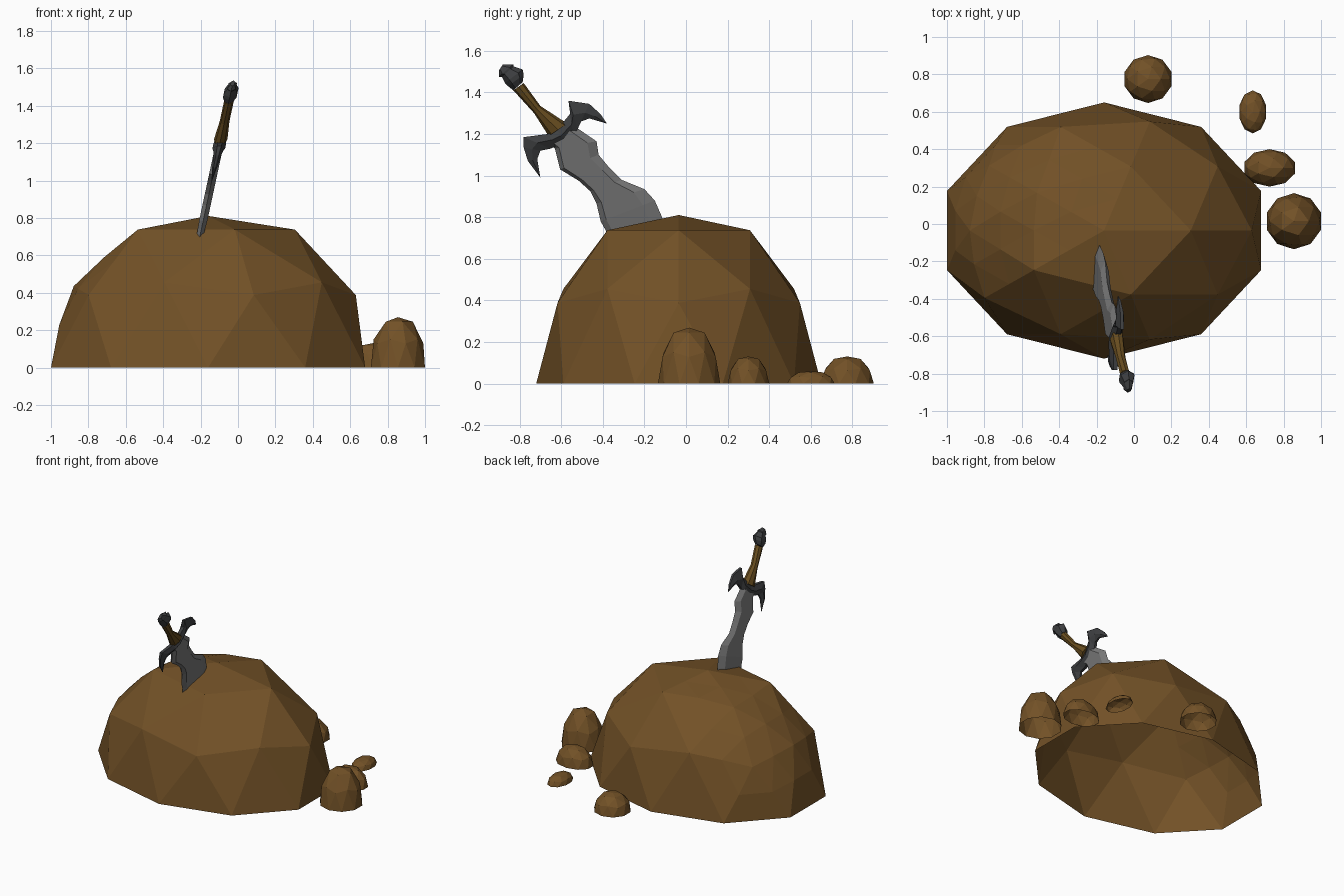
import bpy, bmesh, math
from mathutils import Vector

cube = bpy.data.objects.get("Cube")
if cube:
    bpy.data.objects.remove(cube)


def material(name, rgb):
    m = bpy.data.materials.new(name)
    m.use_nodes = True
    m.diffuse_color = (*rgb, 1)
    m.node_tree.nodes["Principled BSDF"].inputs["Base Color"].default_value = (*rgb, 1)
    return m


ROCK = material("rock brown", (0.17, 0.083, 0.02))
STEEL = material("blade steel", (0.19, 0.19, 0.19))
IRON = material("dark iron", (0.05, 0.052, 0.055))
GRIP = material("grip brown", (0.14, 0.075, 0.014))


def finish(bm, name, mat):
    mesh = bpy.data.meshes.new(name)
    bm.to_mesh(mesh)
    bm.free()
    mesh.materials.append(mat)
    ob = bpy.data.objects.new(name, mesh)
    bpy.context.collection.objects.link(ob)


# Rocks: open-bottomed half icospheres with a slightly flattened top
def rock(name, centre, radii, worn=None):
    bm = bmesh.new()
    bmesh.ops.create_icosphere(bm, subdivisions=2, radius=1)
    low = [v for v in bm.verts if v.co.z < -0.01]
    bmesh.ops.delete(bm, geom=low, context='VERTS')
    for v in bm.verts:
        if v.co.z > 0.99:
            v.co.z = 0.935
    if worn:
        # Finer, worn facets on one side of the dome
        d = Vector(worn).normalized()
        faces = [f for f in bm.faces if f.calc_center_median().normalized().dot(d) > 0.64]
        edges = list({e for f in faces for e in f.edges})
        bmesh.ops.subdivide_edges(bm, edges=edges, cuts=1, use_grid_fill=True)
        bmesh.ops.triangulate(bm, faces=[f for f in bm.faces if len(f.verts) > 3])
        middle = [v for v in bm.verts if v.co.normalized().dot(d) > 0.88]
        bmesh.ops.smooth_vert(bm, verts=middle, factor=0.5,
                              use_axis_x=True, use_axis_y=True, use_axis_z=True)
    for v in bm.verts:
        v.co = Vector((centre[0] + v.co.x * radii[0],
                       centre[1] + v.co.y * radii[1], max(0, v.co.z * radii[2])))
    finish(bm, name, ROCK)


rock("boulder", (-0.16, -0.035), (0.883, 0.685, 0.867), worn=(-0.6, 0.2, 0.75))
rock("tall_stone", (0.855, 0.015), (0.152, 0.15, 0.288))
rock("side_stone", (0.725, 0.30), (0.142, 0.10, 0.14))
rock("flat_stone", (0.635, 0.60), (0.075, 0.115, 0.064))
rock("back_stone", (0.075, 0.775), (0.131, 0.128, 0.14))


# Sword parts: sections lofted between two edge lines in the side plane,
# leaning sideways as they rise. Station: edge a, edge b, half thickness
def lean(x, y, z):
    return Vector((x - 0.2 + 0.215 * (z - 0.72), y, z))


def loft(name, stations, section, mat):
    bm = bmesh.new()
    rings = []
    for a, b, t in stations:
        a, b = Vector(a), Vector(b)
        ring = []
        for s, x in section:
            p = a.lerp(b, s)
            ring.append(bm.verts.new(lean(x * t, p.x, p.y)))
        rings.append(ring)
    n = len(section)
    for r, q in zip(rings, rings[1:]):
        for i in range(n):
            j = (i + 1) % n
            bm.faces.new((r[i], r[j], q[j], q[i]))
    bm.faces.new(rings[0])
    bm.faces.new(rings[-1])
    bmesh.ops.remove_doubles(bm, verts=bm.verts, dist=0.0005)
    bmesh.ops.recalc_face_normals(bm, faces=bm.faces)
    finish(bm, name, mat)


def round_section(n):
    return [(0.5 - 0.5 * math.cos(2 * math.pi * i / n), math.sin(2 * math.pi * i / n))
            for i in range(n)]


# Wavy blade with a bevelled edge on both sides
blade = [((-0.65, 1.15), (-0.54, 1.24), 0.022),
         ((-0.63, 1.13), (-0.43, 1.165), 0.022),
         ((-0.605, 1.03), (-0.42, 1.10), 0.022),
         ((-0.515, 0.975), (-0.37, 1.04), 0.022),
         ((-0.46, 0.925), (-0.31, 0.98), 0.022),
         ((-0.43, 0.865), (-0.20, 0.935), 0.022),
         ((-0.41, 0.78), (-0.15, 0.88), 0.022),
         ((-0.385, 0.735), (-0.115, 0.80), 0.02),
         ((-0.36, 0.66), (-0.09, 0.70), 0.015)]
loft("blade", blade, [(0, 0), (0.1, 1), (0.78, 1), (1, 0), (0.78, -1), (0.1, -1)], STEEL)

# Guard with two curved horns tapering to points
guard = [((-0.38, 1.25), (-0.38, 1.25), 0),
         ((-0.41, 1.295), (-0.465, 1.275), 0.014),
         ((-0.465, 1.345), (-0.505, 1.26), 0.02),
         ((-0.565, 1.36), (-0.52, 1.225), 0.024),
         ((-0.555, 1.30), (-0.545, 1.19), 0.028),
         ((-0.62, 1.22), (-0.58, 1.165), 0.034),
         ((-0.665, 1.20), (-0.62, 1.145), 0.034),
         ((-0.78, 1.185), (-0.65, 1.13), 0.026),
         ((-0.78, 1.135), (-0.70, 1.12), 0.02),
         ((-0.76, 1.07), (-0.715, 1.08), 0.014),
         ((-0.70, 0.99), (-0.70, 0.99), 0)]
loft("guard", guard, [(0, 0.4), (0.5, 1), (1, 0.4), (1, -0.4), (0.5, -1), (0, -0.4)], IRON)

# Waisted grip
grip = [((-0.66, 1.19), (-0.57, 1.25), 0.036),
        ((-0.73, 1.30), (-0.70, 1.335), 0.026),
        ((-0.83, 1.41), (-0.78, 1.445), 0.026)]
loft("grip", grip, round_section(8), GRIP)

# Faceted pommel: flared collar, wide belt, neck and square cap
pommel = [((-0.83, 1.41), (-0.785, 1.45), 0.026),
          ((-0.855, 1.43), (-0.78, 1.485), 0.042),
          ((-0.87, 1.445), (-0.785, 1.51), 0.042),
          ((-0.885, 1.475), (-0.83, 1.525), 0.026),
          ((-0.90, 1.475), (-0.83, 1.535), 0.026),
          ((-0.90, 1.505), (-0.88, 1.535), 0.012)]
loft("pommel", pommel, round_section(6), IRON)
